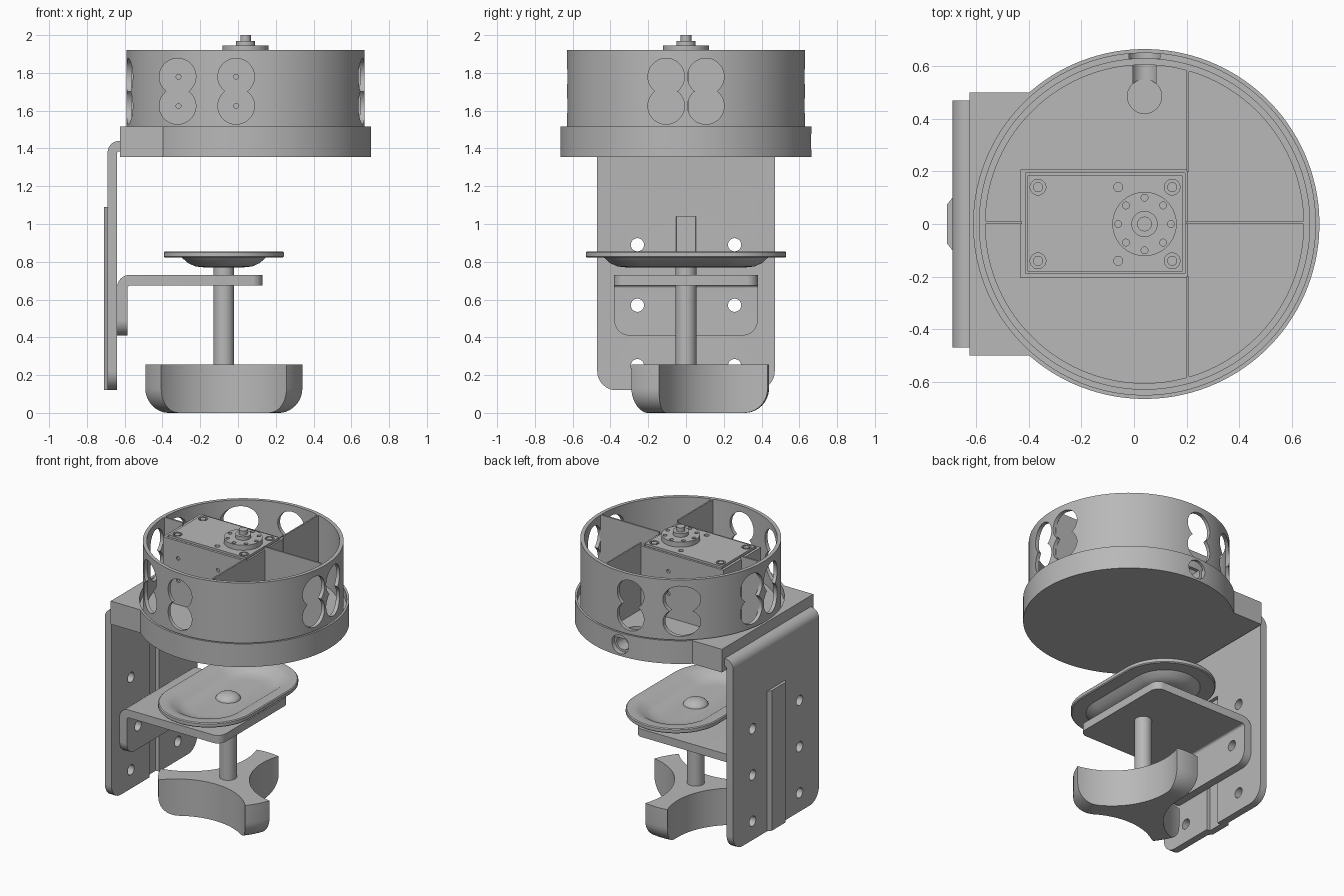
import bpy, bmesh, math
from mathutils import Vector

cube = bpy.data.objects.get("Cube")
if cube:
    bpy.data.objects.remove(cube)

grey = bpy.data.materials.new("plain_grey")
grey.use_nodes = True
COLOUR = (0.48, 0.48, 0.48, 1)
grey.diffuse_color = COLOUR
grey.node_tree.nodes["Principled BSDF"].inputs["Base Color"].default_value = COLOUR


# ---- helpers ----
def loft(name, rings):
    """Skin a stack of equal-length point loops and cap both ends."""
    bm = bmesh.new()
    loops = [[bm.verts.new(p) for p in ring] for ring in rings]
    n = len(loops[0])
    for a, b in zip(loops, loops[1:]):
        for i in range(n):
            j = (i + 1) % n
            bm.faces.new((a[i], a[j], b[j], b[i]))
    bm.faces.new(loops[0])
    bm.faces.new(loops[-1])
    bmesh.ops.recalc_face_normals(bm, faces=bm.faces)
    mesh = bpy.data.meshes.new(name)
    bm.to_mesh(mesh)
    bm.free()
    mesh.materials.append(grey)
    obj = bpy.data.objects.new(name, mesh)
    bpy.context.collection.objects.link(obj)
    return obj


def prism(name, pts, axis, a, b):
    """Extrude a 2D outline along an axis from a to b."""
    place = {"x": lambda u, v, w: (w, u, v),
             "y": lambda u, v, w: (u, w, v),
             "z": lambda u, v, w: (u, v, w)}[axis]
    return loft(name, [[place(u, v, w) for u, v in pts] for w in (a, b)])


def circle(cx, cy, r, n=32, half=0):
    """Circle, or a stadium stretched by half along the second axis."""
    out = []
    for i in range(n):
        t = 2 * math.pi * (i + 0.5) / n
        s = math.sin(t)
        out.append((cx + r * math.cos(t), cy + r * s + math.copysign(half, s)))
    return out


def lathe(name, cx, cy, profile, n=64, half=0):
    return loft(name, [[(x, y, z) for x, y in circle(cx, cy, r, n, half)] for r, z in profile])


def rod(cx, cy, r, axis, a, b, n=32):
    return prism("rod", circle(cx, cy, r, n), axis, a, b)


def fillet(corners, steps=8):
    """Outline from (u, v, radius) corners."""
    out = []
    for i, (u, v, r) in enumerate(corners):
        p = Vector((u, v))
        if r == 0:
            out.append((u, v))
            continue
        d1 = (Vector(corners[i - 1][:2]) - p).normalized()
        d2 = (Vector(corners[(i + 1) % len(corners)][:2]) - p).normalized()
        half = d1.angle(d2) / 2
        c = p + (d1 + d2).normalized() * r / math.sin(half)
        v0 = p + d1 * r / math.tan(half) - c
        v1 = p + d2 * r / math.tan(half) - c
        out += [tuple(c + v0.lerp(v1, k / steps).normalized() * r) for k in range(steps + 1)]
    return out


def rect(u0, u1, v0, v1):
    return [(u0, v0), (u1, v0), (u1, v1), (u0, v1)]


def box(name, x0, x1, y0, y1, z0, z1):
    return prism(name, rect(x0, x1, y0, y1), "z", z0, z1)


def boolean(obj, tools, operation="DIFFERENCE"):
    bpy.context.view_layer.objects.active = obj
    for tool in tools:
        mod = obj.modifiers.new("cut", "BOOLEAN")
        mod.operation = operation
        mod.solver = "EXACT"
        mod.object = tool
        bpy.ops.object.modifier_apply(modifier=mod.name)
        bpy.data.objects.remove(tool)
    return obj


CX = 0.04      # drum axis
SX = -0.075    # clamp screw axis
FLOOR, TOP = 1.46, 1.92

# ---- base tray with mounting block and cable outlet ----
base = lathe("base_tray", CX, 0, [(0.665, 1.355), (0.665, 1.515)], 128)
boolean(base, [box("block", -0.625, -0.2, -0.5, 0.5, 1.355, 1.515)], "UNION")
boolean(base, [rod(CX, 0, 0.65, "z", FLOOR, 1.6, 128),
               rod(CX, 0.485, 0.065, "z", 1.385, 1.6),
               rod(CX, 1.435, 0.05, "y", 0.485, 0.8),
               rod(CX, 1.435, 0.065, "y", 0.63, 0.8)])

# ---- drum wall with paired round openings ----
drum = lathe("drum_wall", CX, 0, [(0.63, FLOOR), (0.63, TOP)], 128)
boolean(drum, [rod(CX, 0, 0.605, "z", 1.4, 2, 128)])
for z in (1.78, 1.625):
    for side in (-1, 1):
        boolean(drum, [rod(x, z, 0.097, "y", side * 0.3, side * 0.8) for x in (-0.32, -0.01)])
        boolean(drum, [rod(y, z, 0.097, "x", CX + side * 0.5, CX + side * 0.8)
                       for y in (-0.105, 0.105)])

# ---- thin dividers inside the drum ----
box("divider_left", -0.57, -0.425, 0, 0.012, FLOOR, TOP)
box("divider_right", 0.2, 0.65, 0, 0.012, FLOOR, TOP)
box("divider_back", 0.2, 0.21, 0.2, 0.595, FLOOR, TOP)
box("divider_front", 0.2, 0.21, -0.595, -0.2, FLOOR, TOP)

# ---- motor pocket and motor ----
pocket = box("motor_pocket", -0.432, 0.206, -0.205, 0.208, FLOOR, 1.9)
boolean(pocket, [box("recess", -0.413, 0.193, -0.188, 0.193, 1.84, 2)])
for side in (-1, 1):
    boolean(pocket, [rod(x, z, 0.013, "y", side * 0.195, side * 0.3, 16)
                     for x in (-0.315, -0.01) for z in (1.78, 1.625)])
motor = box("motor_case", -0.405, 0.185, -0.18, 0.185, 1.83, 1.91)
for y in (-0.14, 0.14):
    boolean(motor, [rod(x, y, r, "z", 1.895, 2, 20)
                    for x, r in ((-0.365, 0.03), (-0.06, 0.017), (0.145, 0.03))])
    for x in (-0.365, 0.145):
        lathe("motor_screw", x, y, [(0.019, 1.89), (0.019, 1.91)], 20)

# ---- output horn ----
horn = lathe("horn_disc", CX, 0, [(0.122, 1.905), (0.122, 1.945)], 64)
boolean(horn, [rod(CX + 0.1 * math.cos(k * math.pi / 4), 0.1 * math.sin(k * math.pi / 4),
                   0.013, "z", 1.92, 2, 16) for k in range(8)])
lathe("horn_hub", CX, 0, [(0.05, 1.94), (0.05, 1.97)], 32)
lathe("horn_screw", CX, 0, [(0.028, 1.965), (0.028, 2.0)], 32)


# ---- back bracket, bent at the top, with pressed rib ----
def mount_holes(heights):
    return [rod(y, z, 0.035, "x", -0.8, -0.5, 24) for y in (-0.257, 0.257) for z in heights]


bracket = prism("back_bracket", fillet([
    (-0.69, 0.12, 0), (-0.69, 1.44, 0.06), (-0.6, 1.44, 0),
    (-0.6, 1.385, 0), (-0.64, 1.385, 0.01), (-0.64, 0.12, 0)]), "y", -0.5, 0.5)
outline = fillet([(-0.47, 0.12, 0.1), (0.47, 0.12, 0.1), (0.47, 1.6, 0), (-0.47, 1.6, 0)])
boolean(bracket, [prism("outline", outline, "x", -0.8, -0.5)], "INTERSECT")
rib = [(-0.67, -0.1), (-0.69, -0.1), (-0.71, -0.075), (-0.71, 0.075), (-0.69, 0.1), (-0.67, 0.1)]
boolean(bracket, [prism("rib", rib, "z", 0.12, 1.09)], "UNION")
groove = [(-0.6, -0.055), (-0.6, 0.055), (-0.665, 0.05), (-0.665, -0.05)]
boolean(bracket, [prism("groove", groove, "z", 0.05, 1.04)] + mount_holes((0.25, 0.57, 0.89)))

# ---- lower clamp arm ----
arm = prism("clamp_arm", fillet([
    (-0.64, 0.41, 0), (-0.64, 0.73, 0.065), (0.13, 0.73, 0),
    (0.13, 0.675, 0), (-0.585, 0.675, 0.015), (-0.585, 0.41, 0)]), "y", -0.5, 0.5)
end_view = fillet([(-0.38, 0.41, 0.08), (0.38, 0.41, 0.08), (0.38, 0.9, 0), (-0.38, 0.9, 0)])
plan_view = fillet([(-0.8, -0.4, 0), (0.13, -0.38, 0.06), (0.13, 0.38, 0.06), (-0.8, 0.4, 0)])
boolean(arm, [prism("end", end_view, "x", -0.9, 0.5),
              prism("plan", plan_view, "z", 0.2, 1)], "INTERSECT")
boolean(arm, mount_holes((0.57,)))

# ---- dished pressure pad, screw and dome ----
lathe("pressure_pad", SX, 0, [
    (0.1, 0.77), (0.15, 0.775), (0.19, 0.793), (0.222, 0.822), (0.312, 0.822),
    (0.318, 0.828), (0.318, 0.849), (0.312, 0.855), (0.27, 0.855), (0.23, 0.845),
    (0.19, 0.818), (0.15, 0.804), (0.1, 0.8)], 64, half=0.212)
lathe("pad_dome", SX, 0, [(0.08 * math.cos(t), 0.795 + 0.045 * math.sin(t))
                          for t in (k * math.pi / 17 for k in range(9))], 32)
lathe("clamp_screw", SX, 0, [(0.055, 0.2), (0.055, 0.785)], 32)

# ---- three-armed hand knob: rounded puck with three scoops ----
puck = [(0.31 + 0.13 * math.sin(t), 0.13 - 0.13 * math.cos(t))
        for t in (k * math.pi / 20 for k in range(11))]
knob = lathe("hand_knob", SX, 0, puck + [(0.44, 0.255)], 96)
boolean(knob, [rod(SX + 0.57 * math.cos(math.radians(a)), 0.57 * math.sin(math.radians(a)),
                   0.435, "z", -0.1, 0.4, 96) for a in (30, 150, 270)])

# ---- smooth curved faces, keep edges sharp ----
bpy.ops.object.select_all(action="DESELECT")
for obj in bpy.context.scene.objects:
    if obj.type == "MESH":
        obj.select_set(True)
        bpy.context.view_layer.objects.active = obj
bpy.ops.object.shade_smooth_by_angle(angle=math.radians(30))
